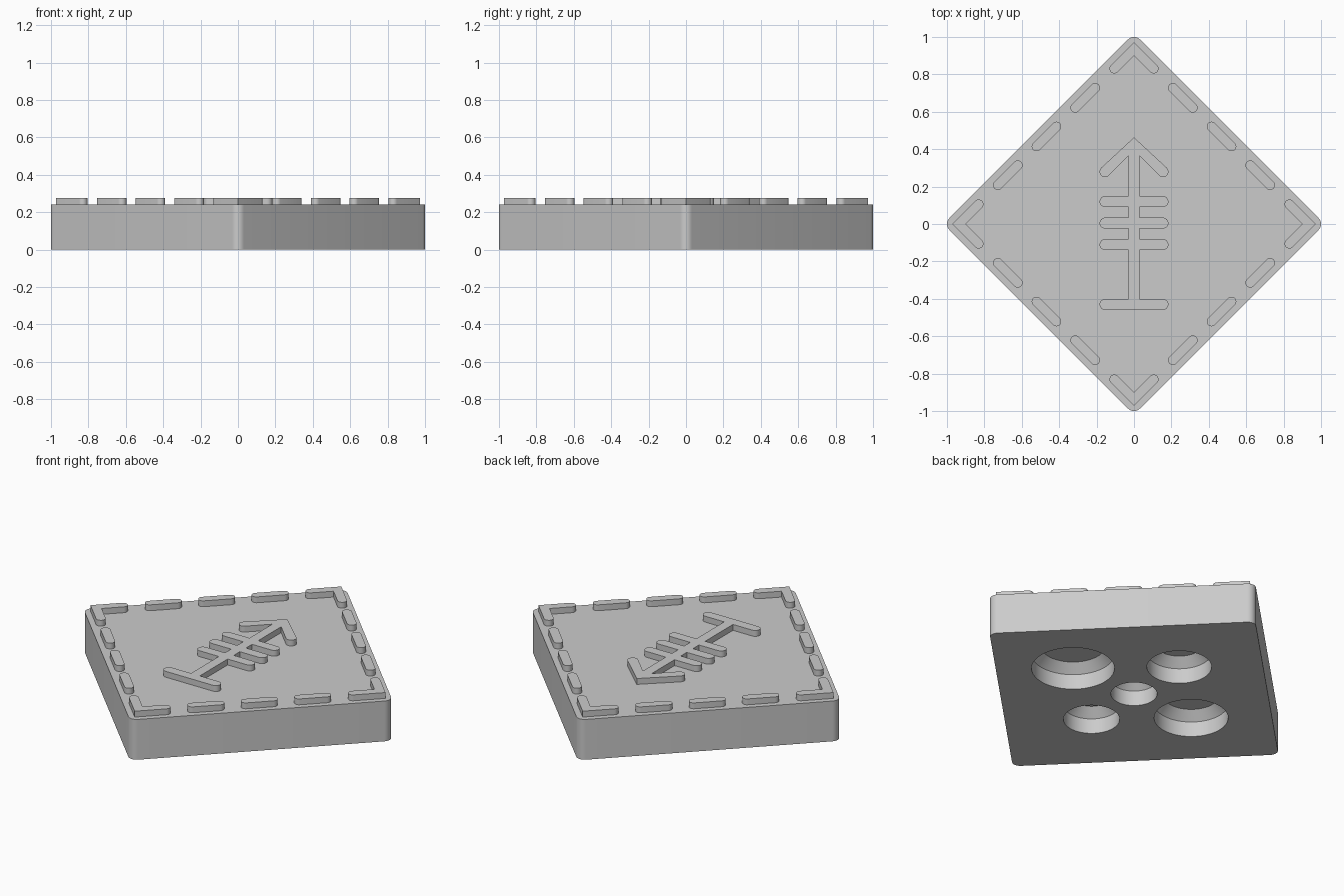
import bpy, bmesh
from math import cos, sin, pi, radians

if "Cube" in bpy.data.objects:
    bpy.data.objects.remove(bpy.data.objects["Cube"])

BASE_TOP, RELIEF_TOP = 0.24, 0.275

grey = bpy.data.materials.new("plain_grey")
grey.use_nodes = True
COLOUR = (0.6, 0.6, 0.6, 1)
grey.diffuse_color = COLOUR
grey.node_tree.nodes["Principled BSDF"].inputs["Base Color"].default_value = COLOUR


def arc(cx, cy, r, start, end, steps=12):
    """Points along an arc, angles in degrees."""
    angles = [radians(start + (end - start) * i / steps) for i in range(steps + 1)]
    return [(cx + r * cos(a), cy + r * sin(a)) for a in angles]


def loft(name, rings):
    """Closed solid from matching rings of 3D points, bottom to top."""
    bm = bmesh.new()
    loops = [[bm.verts.new(p) for p in ring] for ring in rings]
    bm.faces.new(loops[0])
    bm.faces.new(loops[-1])
    for low, high in zip(loops, loops[1:]):
        for i in range(len(low)):
            bm.faces.new((low[i - 1], low[i], high[i], high[i - 1]))
    bmesh.ops.recalc_face_normals(bm, faces=bm.faces)
    mesh = bpy.data.meshes.new(name)
    bm.to_mesh(mesh)
    bm.free()
    mesh.materials.append(grey)
    obj = bpy.data.objects.new(name, mesh)
    bpy.context.collection.objects.link(obj)
    return obj


def prism(name, outline, z0, z1):
    return loft(name, [[(x, y, z) for x, y in outline] for z in (z0, z1)])


def activate(obj):
    bpy.ops.object.select_all(action='DESELECT')
    obj.select_set(True)
    bpy.context.view_layer.objects.active = obj


def smooth(obj):
    activate(obj)
    bpy.ops.object.shade_smooth_by_angle(angle=radians(30))


def turned(points, quarter):
    a = quarter * pi / 2
    c, s = round(cos(a)), round(sin(a))
    return [(x * c - y * s, x * s + y * c) for x, y in points]


# Diamond base with rounded corners
ROUND = 0.045
corner = arc(1 - ROUND, 0, ROUND, -45, 45, 8)
outline = [p for q in range(4) for p in turned(corner, q)]
base = prism("base", outline, 0, BASE_TOP)

# Five round pockets underneath, each tapering to a flat roof
pockets = [(0, 0, 0.125), (0, -0.357, 0.152), (0, 0.38, 0.175),
           (-0.403, 0, 0.2), (0.43, 0, 0.224)]
for x, y, r in pockets:
    profile = [(r, -0.05), (r, 0.09), (r - 0.05, 0.14)]
    cutter = loft("pocket_cutter", [[(px, py, z) for px, py in arc(x, y, pr, 0, 360, 64)[:-1]]
                                    for pr, z in profile])
    cutter.hide_render = True
    cut = base.modifiers.new("pocket", 'BOOLEAN')
    cut.operation = 'DIFFERENCE'
    cut.solver = 'EXACT'
    cut.object = cutter
    activate(base)
    bpy.ops.object.modifier_apply(modifier=cut.name)
    bpy.data.objects.remove(cutter)
smooth(base)

# Raised border: three dashes per edge and an angle bracket per corner
W = 0.026
LINE = 0.936
MITRE = W * 2 ** 0.5
HALF_DASH = 0.053
for q in range(4):
    for i, x in enumerate((0.261, 0.468, 0.675)):
        x0, x1 = x - HALF_DASH, x + HALF_DASH
        dash = arc(x0, LINE - x0, W, 45, 225) + arc(x1, LINE - x1, W, 225, 405)
        smooth(prism(f"border_dash_{q}_{i}", turned(dash, q), BASE_TOP, RELIEF_TOP))
    half = arc(0.105, LINE - 0.105, W, 45, -135)
    bracket = ([(0, LINE + MITRE)] + half + [(0, LINE - MITRE)]
               + [(-x, y) for x, y in reversed(half)])
    smooth(prism(f"corner_bracket_{q}", turned(bracket, q), BASE_TOP, RELIEF_TOP))

# Raised arrow with three cross bars and a foot bar, mirrored about x = 0
S = 0.029
TIP = 0.155
half = arc(TIP, 0.28, S, 45, -135) + [(S, 0.365)]
for y in (0.12, 0.005, -0.11, -0.43):
    half += [(S, y + S)] + arc(TIP, y, S, 90, -90)
    if y > -0.4:
        half.append((S, y - S))
arrow = [(0, 0.463)] + half + [(-x, y) for x, y in reversed(half)]
smooth(prism("centre_arrow", arrow, BASE_TOP, RELIEF_TOP))
